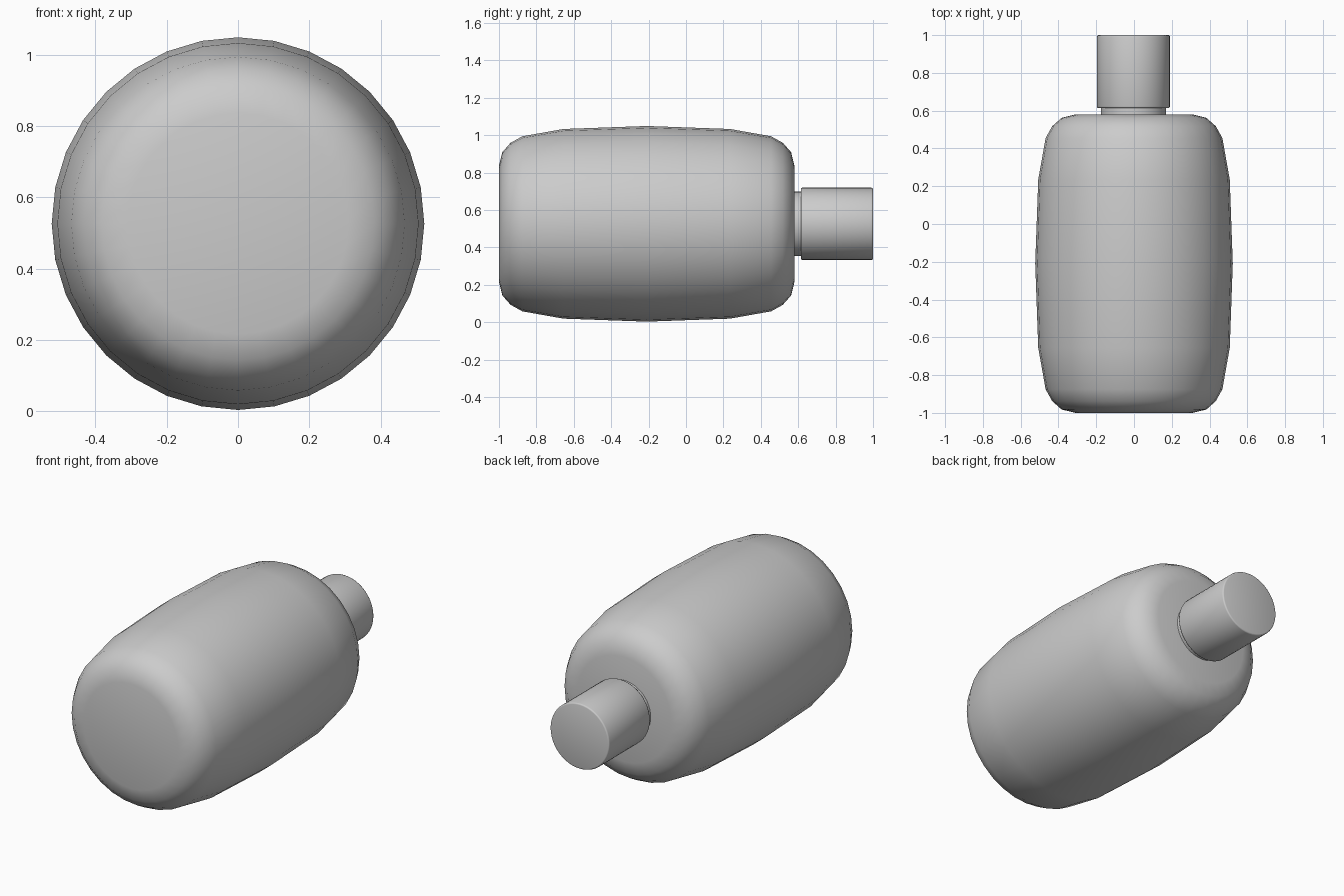
import bpy, bmesh, math

if "Cube" in bpy.data.objects:
    bpy.data.objects.remove(bpy.data.objects["Cube"])

AXIS_Z = 0.526


def lathe(name, profile, segments, x=0.0, angle=40):
    """Revolve (radius, y) points about the y axis, closing both ends."""
    bm = bmesh.new()
    rings = []
    for r, y in profile:
        ring = []
        for i in range(segments):
            a = 2 * math.pi * i / segments
            ring.append(bm.verts.new((r * math.cos(a), y, r * math.sin(a))))
        rings.append(ring)
    for a, b in zip(rings, rings[1:]):
        for i in range(segments):
            j = (i + 1) % segments
            bm.faces.new((a[i], a[j], b[j], b[i]))
    bm.faces.new(rings[0])
    bm.faces.new(rings[-1])
    bmesh.ops.recalc_face_normals(bm, faces=bm.faces)
    mesh = bpy.data.meshes.new(name)
    bm.to_mesh(mesh)
    bm.free()
    obj = bpy.data.objects.new(name, mesh)
    obj.location = (x, 0, AXIS_Z)
    bpy.context.collection.objects.link(obj)
    bpy.ops.object.select_all(action='DESELECT')
    obj.select_set(True)
    bpy.context.view_layer.objects.active = obj
    bpy.ops.object.shade_smooth_by_angle(angle=math.radians(angle))
    return obj


# Bulging body, symmetric about its middle at y = -0.21
MID = -0.21
half = [(0.31, 0.79), (0.383, 0.772), (0.433, 0.728),
        (0.468, 0.665), (0.507, 0.445)]
body = ([(r, MID - d) for r, d in half] + [(0.523, MID)]
        + [(r, MID + d) for r, d in reversed(half)])
lathe("bottle_body", body, 32, angle=60)

# Short neck reaching up inside the cap
lathe("bottle_neck", [(0.172, 0.57), (0.172, 0.63)], 48, x=-0.003)

# Cap with softly rounded rims
lathe("bottle_cap", [(0.185, 0.614), (0.191, 0.616), (0.193, 0.622),
                     (0.193, 0.992), (0.191, 0.998), (0.185, 1.0)],
      48, x=-0.003, angle=60)
